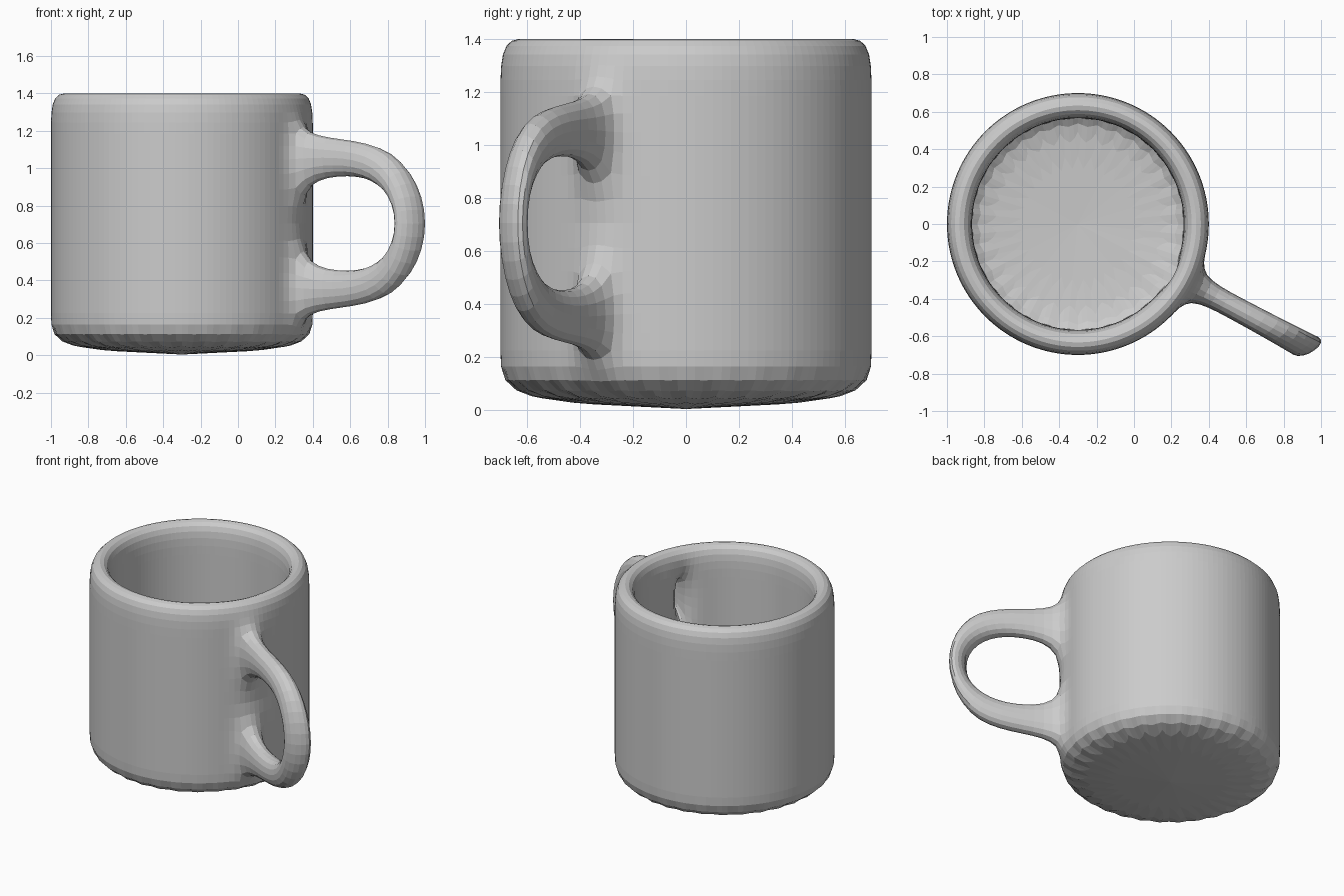
import bpy, bmesh
from math import sin, cos, radians

if "Cube" in bpy.data.objects:
    bpy.data.objects.remove(bpy.data.objects["Cube"])

SIDES = 32
RADIUS = 0.7045
CX = -0.3
STEP = radians(360 / SIDES)
MID_Z = 0.705
A, B = SIDES - 3, SIDES - 2            # wall column that carries the handle
ANG = -2.5 * STEP                      # handle direction

bm = bmesh.new()

# Cup wall: stacked rings, open at the top
rings = [[bm.verts.new((CX + RADIUS * cos(i * STEP), RADIUS * sin(i * STEP), z))
          for i in range(SIDES)] for z in (0, 0.21, 0.51, 0.90, 1.20, 1.408)]
for k in range(len(rings) - 1):
    for i in range(SIDES):
        if i == A and k in (1, 3):     # openings where the handle joins
            continue
        j = (i + 1) % SIDES
        bm.faces.new((rings[k][i], rings[k][j], rings[k + 1][j], rings[k + 1][i]))

# Cup bottom: one many-sided cap
bottom = bm.faces.new(list(reversed(rings[0])))


def handle_point(u, v, z):
    return bm.verts.new((CX + u * cos(ANG) - v * sin(ANG),
                         u * sin(ANG) + v * cos(ANG), z))


def section(outer, inner, half, shear, flip):
    """Four corners of a handle cross-section, mirrored in height if flip."""
    corners = []
    for (u, z), sides in ((outer, (-1, 1)), (inner, (1, -1))):
        z = 2 * MID_Z - z if flip else z
        corners += [handle_point(u + s * half * shear, s * half, z) for s in sides]
    return corners


# Handle: loop of sections from the upper opening to the lower one
half_path = [((0.95, 1.165), (0.95, 0.96), 0.068, 0.10),
             ((1.28, 1.125), (1.17, 0.94), 0.073, 0.35),
             ((1.445, 0.86), (1.332, 0.81), 0.080, 0.50)]
path = [[rings[4][A], rings[4][B], rings[3][B], rings[3][A]]]
path += [section(*s, False) for s in half_path]
path += [section(*s, True) for s in reversed(half_path)]
path += [[rings[1][A], rings[1][B], rings[2][B], rings[2][A]]]
for s, t in zip(path, path[1:]):
    for i in range(4):
        j = (i + 1) % 4
        bm.faces.new((s[i], s[j], t[j], t[i]))

bmesh.ops.recalc_face_normals(bm, faces=bm.faces[:])
bottom.normal_update()
if bottom.normal.z > 0:
    bmesh.ops.reverse_faces(bm, faces=bm.faces[:])

mesh = bpy.data.meshes.new("mug")
bm.to_mesh(mesh)
bm.free()
mug = bpy.data.objects.new("mug", mesh)
bpy.context.collection.objects.link(mug)

# Wall thickness and rounding
wall = mug.modifiers.new("wall", 'SOLIDIFY')
wall.thickness = 0.135
wall.offset = -1
smooth = mug.modifiers.new("smooth", 'SUBSURF')
smooth.levels = smooth.render_levels = 2
